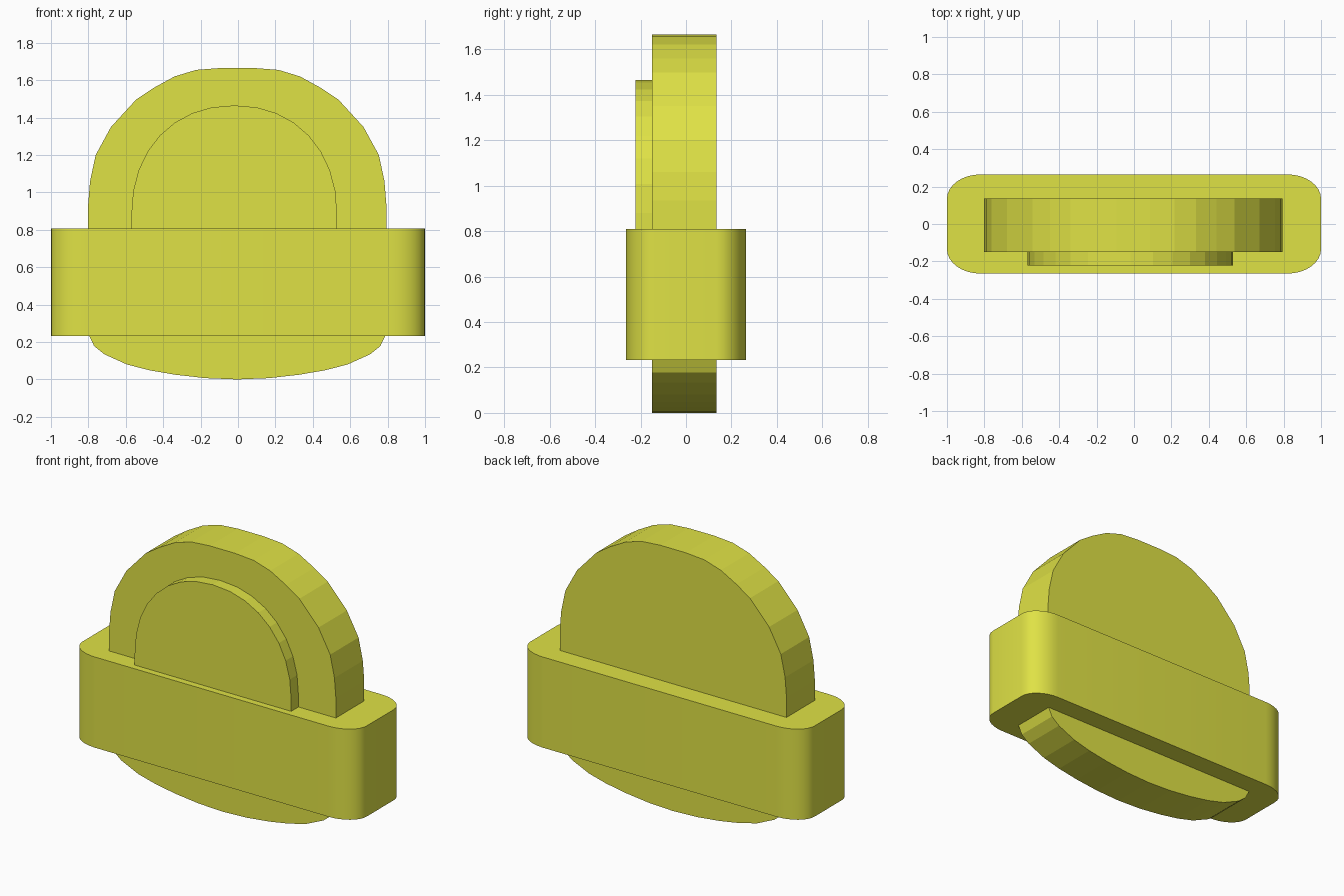
import bpy, bmesh, math
from mathutils import Vector

if "Cube" in bpy.data.objects:
    bpy.data.objects.remove(bpy.data.objects["Cube"])

mat = bpy.data.materials.new("yellow")
mat.diffuse_color = (0.74, 0.76, 0.06, 1)
mat.use_nodes = True
mat.node_tree.nodes["Principled BSDF"].inputs["Base Color"].default_value = mat.diffuse_color


def prism(name, outline, direction, smooth=False):
    """Extrude a closed 3D outline along a direction vector."""
    bm = bmesh.new()
    face = bm.faces.new([bm.verts.new(p) for p in outline])
    cap = bmesh.ops.extrude_face_region(bm, geom=[face], use_keep_orig=True)
    moved = [g for g in cap["geom"] if isinstance(g, bmesh.types.BMVert)]
    bmesh.ops.translate(bm, verts=moved, vec=Vector(direction))
    bmesh.ops.recalc_face_normals(bm, faces=bm.faces)
    mesh = bpy.data.meshes.new(name)
    bm.to_mesh(mesh)
    bm.free()
    mesh.materials.append(mat)
    obj = bpy.data.objects.new(name, mesh)
    bpy.context.collection.objects.link(obj)
    if smooth:
        bpy.context.view_layer.objects.active = obj
        obj.select_set(True)
        bpy.ops.object.shade_smooth_by_angle(angle=math.radians(30))
        obj.select_set(False)
    return obj


def mirrored(half, cx, y):
    """Right-hand half profile (x, z), bottom to top, closed on the left."""
    left = [(-x, z) for x, z in reversed(half) if x > 0]
    return [(cx + x, y, z) for x, z in half + left]


# Wide block with elliptical vertical corners
rx, ry, steps = 0.18, 0.13, 8
block = []
for k, (sx, sy) in enumerate([(1, 1), (-1, 1), (-1, -1), (1, -1)]):
    for i in range(steps + 1):
        a = math.pi / 2 * (k + i / steps)
        block.append((sx * (1 - rx) + rx * math.cos(a),
                      sy * (0.265 - ry) + ry * math.sin(a), 0.232))
prism("wide_block", block, (0, 0, 0.576), smooth=True)

# Tall rounded slab passing through the block
slab = [(0, 0), (0.17, 0.007), (0.33, 0.025), (0.47, 0.049), (0.59, 0.08),
        (0.71, 0.134), (0.765, 0.178), (0.795, 0.24), (0.797, 0.5),
        (0.797, 0.935), (0.787, 1.06), (0.757, 1.2), (0.675, 1.35),
        (0.54, 1.497), (0.445, 1.56), (0.335, 1.62), (0.22, 1.655),
        (0.09, 1.665)]
prism("rounded_slab", mirrored(slab, -0.004, -0.15), (0, 0.285, 0))

# Raised arched panel on the front of the slab
panel = [(0.55, 0.5)]
for i in range(9):
    a = math.pi / 2 * i / 8
    panel.append((0.55 * math.cos(a) ** 0.93 if i < 8 else 0,
                  0.88 + 0.585 * math.sin(a) ** 0.93))
prism("front_panel", mirrored(panel, -0.02, -0.223), (0, 0.083, 0))
